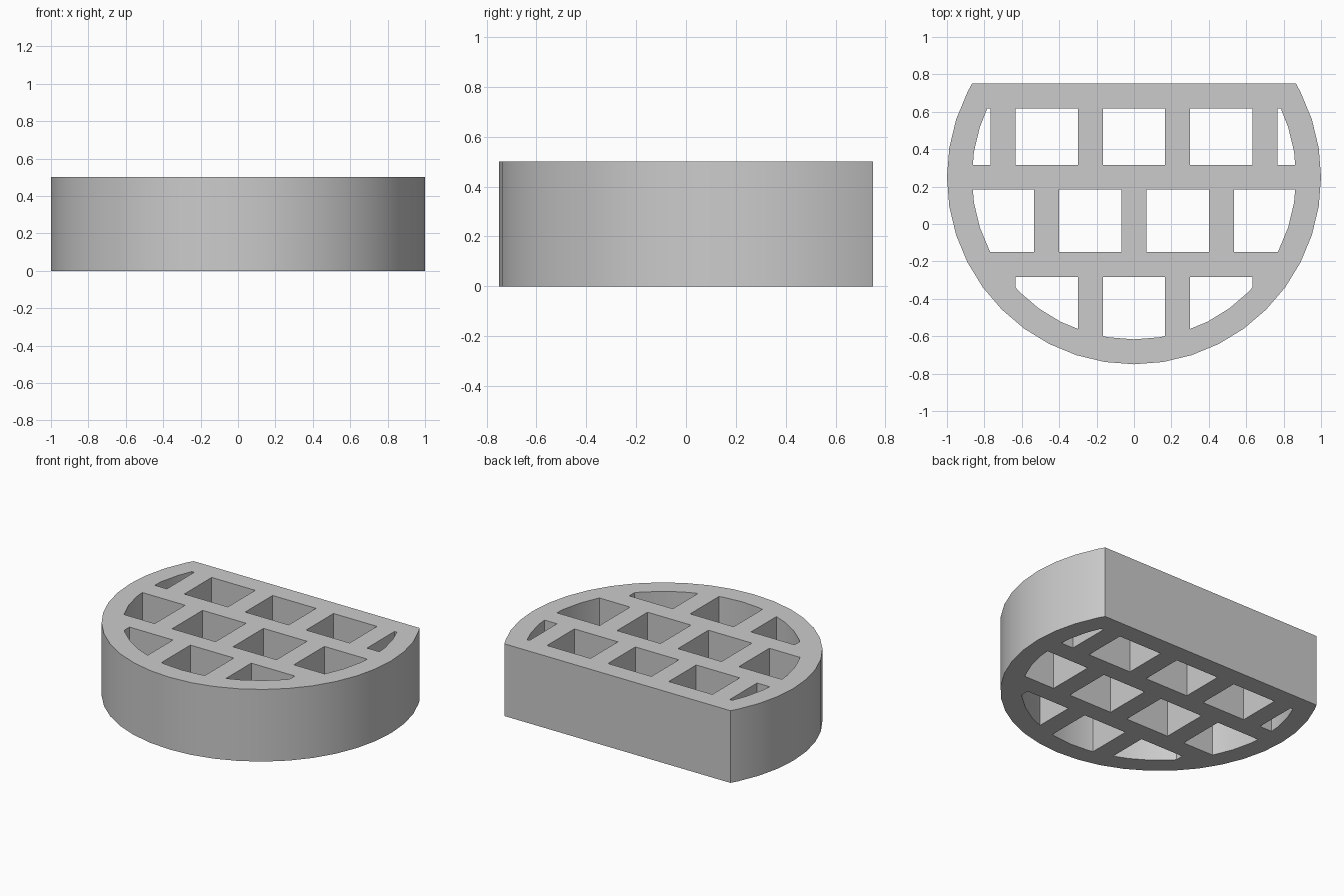
import bpy
import bmesh
from math import cos, sin, sqrt, radians

default = bpy.data.objects.get("Cube")
if default:
    bpy.data.objects.remove(default, do_unlink=True)

HEIGHT = 0.5
WALL = 0.4 / 3          # rim and bar thickness
CELL = 1 / 3            # pocket width
PITCH = WALL + CELL
CENTRE_Y = 0.25         # centre of the round outline
BACK = 0.75             # flat back edge

grey = bpy.data.materials.new("grey")
grey.use_nodes = True
grey.diffuse_color = (0.6, 0.6, 0.6, 1)
grey.node_tree.nodes["Principled BSDF"].inputs["Base Color"].default_value = (0.6, 0.6, 0.6, 1)


def add_prism(bm, points, low, high):
    base = bm.faces.new([bm.verts.new((x, y, low)) for x, y in points])
    moved = bmesh.ops.extrude_face_region(bm, geom=[base])["geom"]
    top = [v for v in moved if isinstance(v, bmesh.types.BMVert)]
    bmesh.ops.translate(bm, verts=top, vec=(0, 0, high - low))


def make_object(name, outlines, low, high):
    bm = bmesh.new()
    for points in outlines:
        add_prism(bm, points, low, high)
    bmesh.ops.recalc_face_normals(bm, faces=bm.faces)
    mesh = bpy.data.meshes.new(name)
    bm.to_mesh(mesh)
    bm.free()
    mesh.materials.append(grey)
    obj = bpy.data.objects.new(name, mesh)
    bpy.context.collection.objects.link(obj)
    return obj


def cut_disc(radius, back):
    """Round outline with a straight back edge."""
    half = sqrt(radius ** 2 - (back - CENTRE_Y) ** 2)
    arc = [(radius * cos(radians(a)), CENTRE_Y + radius * sin(radians(a)))
           for a in range(-207, 36, 9)]
    return [(-half, back)] + [p for p in arc if p[1] < back - 0.01] + [(half, back)]


def rectangle(x, y0, y1):
    h = CELL / 2
    return [(x - h, y0), (x + h, y0), (x + h, y1), (x - h, y1)]


def boolean(obj, tool, operation):
    mod = obj.modifiers.new("boolean", 'BOOLEAN')
    mod.object, mod.operation, mod.solver = tool, operation, 'EXACT'
    bpy.context.view_layer.objects.active = obj
    bpy.ops.object.modifier_apply(modifier=mod.name)
    bpy.data.objects.remove(tool, do_unlink=True)


# Staggered rows of pockets
row = -CELL / 2 + 0.05 / 3
row_spans = [(row - PITCH - 0.1, row - PITCH + CELL, 0),
             (row, row + CELL, PITCH / 2),
             (row + PITCH, row + PITCH + CELL, 0)]
cells = []
for y0, y1, shift in row_spans:
    for i in range(-3, 3 if shift else 4):
        cells.append(rectangle(i * PITCH + shift, y0, y1))

# Pockets trimmed to the inside of the rim
pockets = make_object("pocket_cutter", cells, -0.2, HEIGHT + 0.2)
inside = make_object("rim_inside", [cut_disc(1 - WALL, BACK - WALL)], -0.1, HEIGHT + 0.1)
boolean(pockets, inside, 'INTERSECT')

# Solid body with the pockets cut through
body = make_object("grid_body", [cut_disc(1, BACK)], 0, HEIGHT)
boolean(body, pockets, 'DIFFERENCE')

bpy.ops.object.select_all(action='DESELECT')
body.select_set(True)
bpy.context.view_layer.objects.active = body
bpy.ops.object.shade_smooth_by_angle(angle=radians(25))
